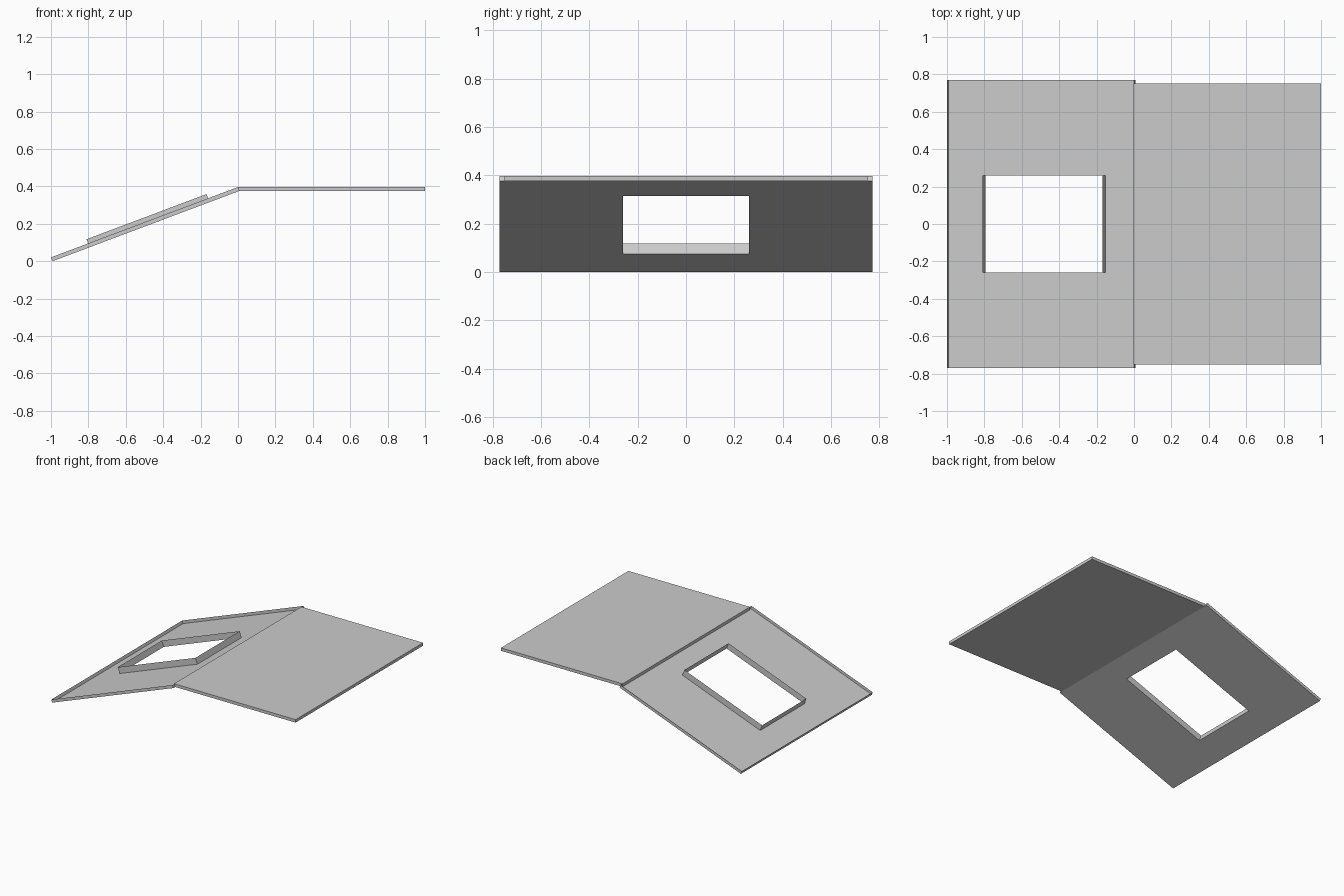
import bpy, bmesh, math
from mathutils import Matrix

if "Cube" in bpy.data.objects:
    bpy.data.objects.remove(bpy.data.objects["Cube"])

T = 0.022                      # panel thickness
HALF_Y = 0.771                 # half width of the sloped tray
ANGLE = math.atan(0.376)
LENGTH = math.hypot(1, 0.376)
SLOPE = Matrix.Translation((-0.992, 0, 0)) @ Matrix.Rotation(-ANGLE, 4, 'Y')


def make_object(name, bm, matrix=None):
    if matrix:
        bm.transform(matrix)
    mesh = bpy.data.meshes.new(name)
    bm.to_mesh(mesh)
    bm.free()
    obj = bpy.data.objects.new(name, mesh)
    bpy.context.collection.objects.link(obj)
    return obj


def ring(bm, x0, x1, hy, z):
    return [bm.verts.new(p) for p in ((x0, -hy, z), (x1, -hy, z), (x1, hy, z), (x0, hy, z))]


def bridge(bm, a, b):
    for i in range(4):
        j = (i + 1) % 4
        bm.faces.new((a[i], a[j], b[j], b[i]))


# Sloped tray: thin sheet with a rectangular opening, outer rim and raised curb
bm = bmesh.new()
outer = ring(bm, 0, LENGTH, HALF_Y, 0)
inner = ring(bm, 0.212, 0.897, 0.26, 0)
bridge(bm, outer, inner)
bridge(bm, outer, ring(bm, 0, LENGTH, HALF_Y, T))
bridge(bm, inner, ring(bm, 0.212, 0.897, 0.26, 0.046))
make_object("sloped_tray", bm, SLOPE)

# Flat panel: closed slab
bm = bmesh.new()
bmesh.ops.create_cube(bm, size=1)
bmesh.ops.scale(bm, vec=(1.002, 1.5, T), verts=bm.verts)
make_object("flat_panel", bm, Matrix.Translation((0.499, 0, 0.398 - T / 2)))
